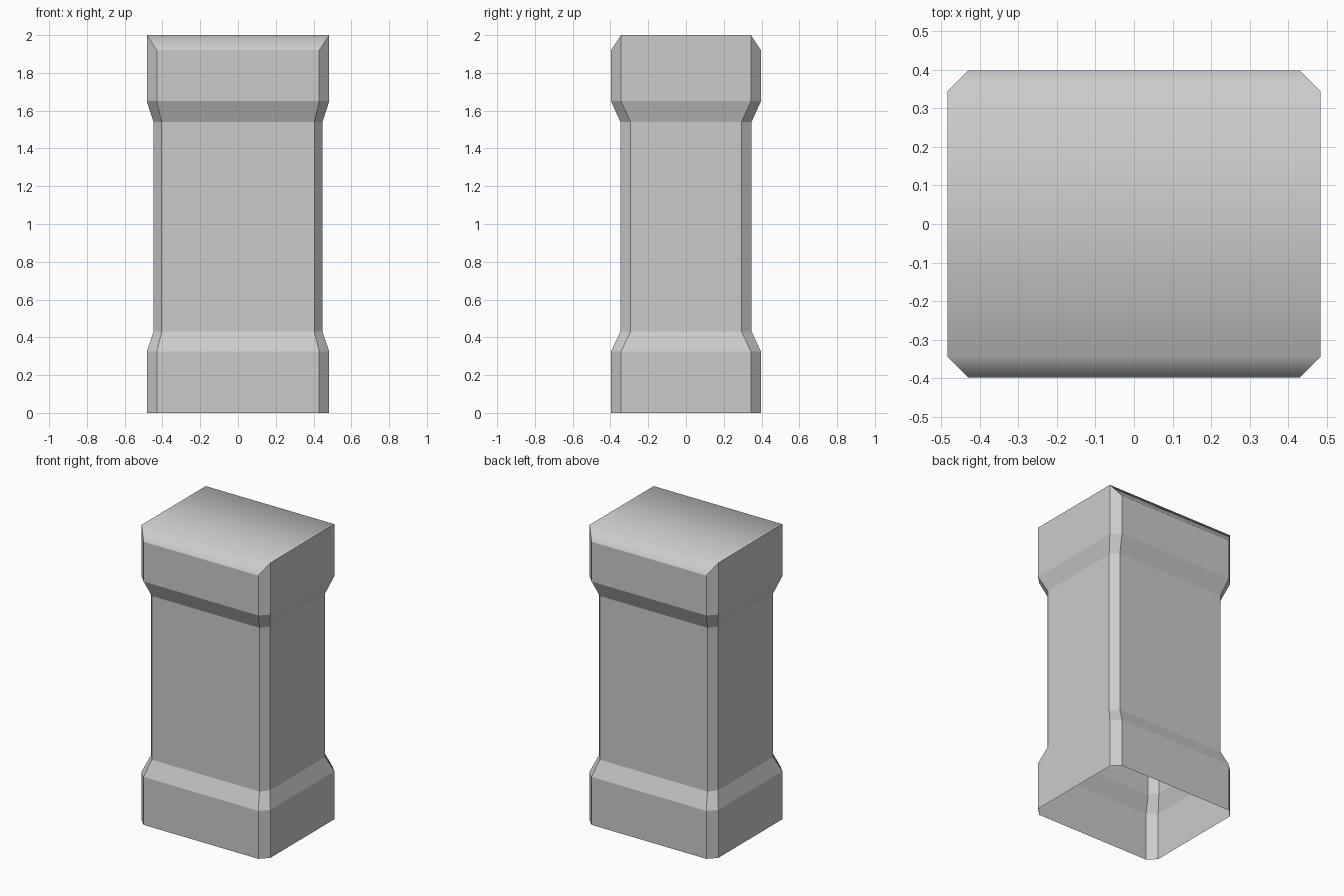
import bpy, bmesh

cube = bpy.data.objects.get("Cube")
if cube:
    bpy.data.objects.remove(cube, do_unlink=True)

# One plain grey stone
stone = bpy.data.materials.new("grey_stone")
stone.use_nodes = True
grey = (0.6, 0.6, 0.6, 1)
stone.diffuse_color = grey
stone.node_tree.nodes["Principled BSDF"].inputs["Base Color"].default_value = grey

TOP = 2.0
SHOULDER = 1.92  # height where the front and back of the cap start to slope


def ring(bm, z, hx, hy, cx, cy):
    """Rectangle with cut corners: half sizes hx, hy and corner cuts cx, cy."""
    quarter = [(hx, hy - cy), (hx - cx, hy)]
    points = []
    for sx, sy in ((1, 1), (-1, 1), (-1, -1), (1, -1)):
        corner = quarter if sx * sy > 0 else quarter[::-1]
        points += [(sx * x, sy * y) for x, y in corner]
    return [bm.verts.new((x, y, z)) for x, y in points]


bm = bmesh.new()

# Base, shaft and cap walls: height, half width, half depth
wide, narrow = (0.483, 0.397), (0.447, 0.347)
levels = [(0, wide), (0.325, wide), (0.43, narrow),
          (1.54, narrow), (1.65, wide), (TOP, wide)]
rings = [ring(bm, z, hx, hy, 0.053 if hx > 0.46 else 0.043, 0.053)
         for z, (hx, hy) in levels]
for low, high in zip(rings, rings[1:]):
    for i in range(8):
        j = (i + 1) % 8
        bm.faces.new((low[i], low[j], high[j], high[i]))

# Cap top: flat middle with a slope down to the front and back walls
t = rings[-1]
for i in (1, 2, 5, 6):
    t[i].co.z = SHOULDER
for quad in ((t[0], t[1], t[2], t[3]), (t[0], t[3], t[4], t[7]),
             (t[4], t[5], t[6], t[7])):
    bm.faces.new(quad).smooth = True

# The underside stays open
mesh = bpy.data.meshes.new("pillar")
bm.to_mesh(mesh)
bm.free()
mesh.materials.append(stone)
pillar = bpy.data.objects.new("pillar", mesh)
bpy.context.collection.objects.link(pillar)
